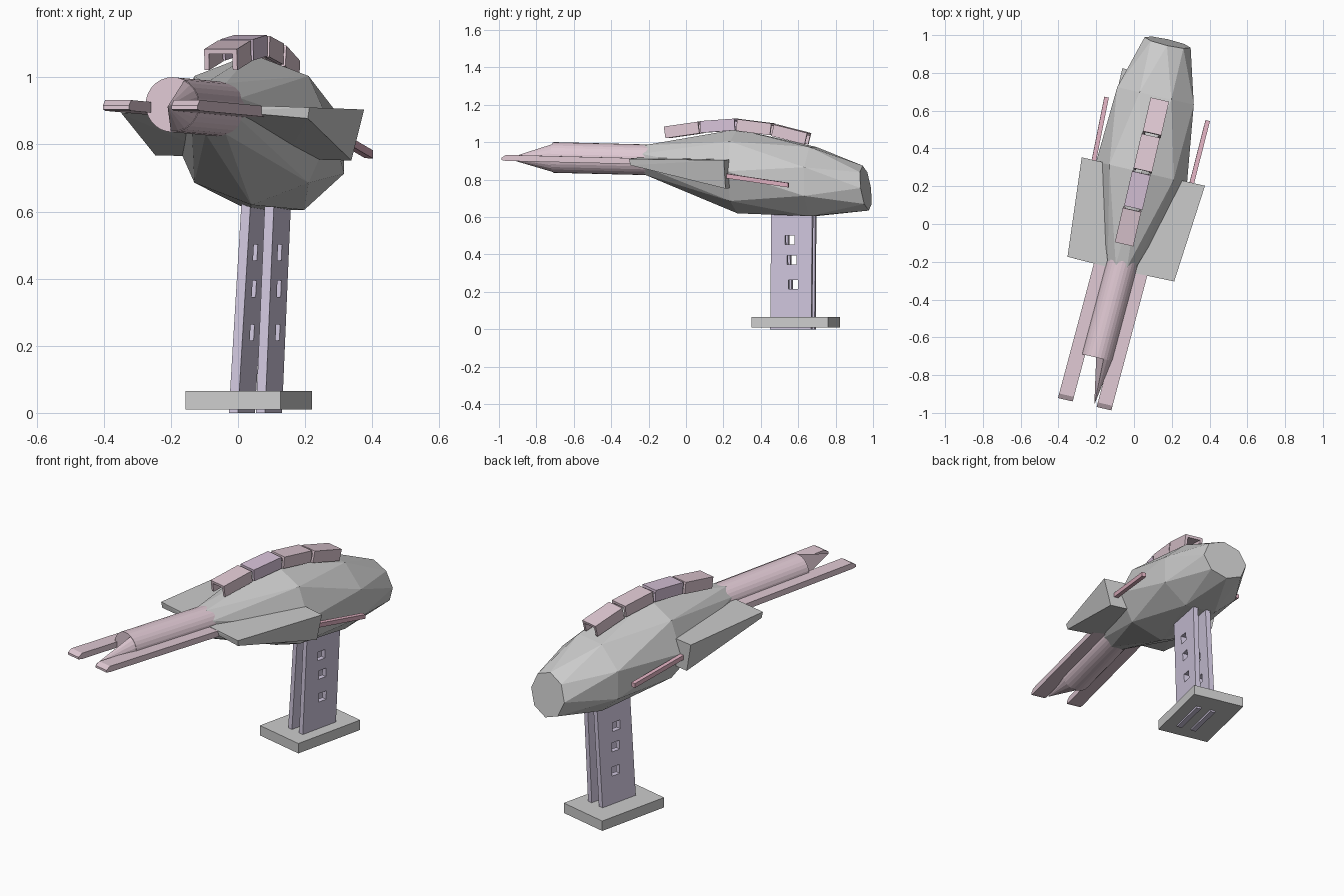
import bpy, bmesh
from math import sin, cos, pi, radians
from mathutils import Matrix, Vector

if "Cube" in bpy.data.objects:
    bpy.data.objects.remove(bpy.data.objects["Cube"])

# Everything is laid out along local Y, then the whole model is yawed
FRAME = Matrix.Translation((-0.015, 0, 0)) @ Matrix.Rotation(radians(-13), 4, 'Z')
ROLL = Matrix.Translation((0, 0, 0.9)) @ Matrix.Rotation(radians(1.5), 4, 'Y') @ Matrix.Translation((0, 0, -0.9))


def material(name, r, g, b):
    m = bpy.data.materials.new(name)
    m.diffuse_color = (r, g, b, 1)
    m.use_nodes = True
    m.node_tree.nodes["Principled BSDF"].inputs["Base Color"].default_value = m.diffuse_color
    return m


PINK = material("mauve_pink", 0.74, 0.58, 0.65)
VIOLET = material("violet", 0.68, 0.54, 0.69)
PURPLE = material("grip_purple", 0.64, 0.58, 0.74)
ROSE = material("rose", 0.74, 0.44, 0.53)


def finish(name, bm, mat=None, matrix=Matrix()):
    bmesh.ops.recalc_face_normals(bm, faces=bm.faces)
    me = bpy.data.meshes.new(name)
    bm.to_mesh(me)
    bm.free()
    ob = bpy.data.objects.new(name, me)
    bpy.context.collection.objects.link(ob)
    ob.matrix_world = FRAME @ matrix
    if mat:
        me.materials.append(mat)
    return ob


def hull(name, pts, mat=None, matrix=Matrix()):
    bm = bmesh.new()
    for p in pts:
        bm.verts.new(p)
    r = bmesh.ops.convex_hull(bm, input=bm.verts)
    inner = [v for v in r["geom_interior"] if isinstance(v, bmesh.types.BMVert)]
    bmesh.ops.delete(bm, geom=inner, context='VERTS')
    bmesh.ops.dissolve_limit(bm, angle_limit=0.02, verts=bm.verts, edges=bm.edges)
    return finish(name, bm, mat, matrix)


def add_box(bm, c, size):
    m = Matrix.Translation(c) @ Matrix.Diagonal((*size, 1))
    bmesh.ops.create_cube(bm, size=1, matrix=m)


def box(name, c, size, mat=None, matrix=Matrix()):
    bm = bmesh.new()
    add_box(bm, c, size)
    return finish(name, bm, mat, matrix)


# Faceted body: staggered octagonal rings (y, centre x, centre z, half width, half height, phase, tilt)
rings = [(0.98, -0.028, 0.755, 0.125, 0.12, 0, 0.14),
         (0.69, -0.027, 0.79, 0.225, 0.2, 0.5, 0),
         (0.28, -0.008, 0.845, 0.247, 0.225, 0, 0),
         (-0.23, 0, 0.907, 0.08, 0.082, 0.5, 0)]
pts = []
for y, cx, cz, w, h, ph, tilt in rings:
    for i in range(8):
        a = (i + ph) * pi / 4
        pts.append((cx + w * cos(a), y - tilt * h * sin(a), cz + h * sin(a)))
hull("body", pts)


# Barrel axis bends slightly away from the body axis
def axis(y):
    return Vector((0.034 * (y + 0.24), y, 0.907 - 0.024 * (y + 0.24)))


def ring_point(y, a, r=0.082):
    return axis(y) + Vector((r * cos(a), 0, r * sin(a)))


N = 28
hull("barrel", [ring_point(y, 2 * pi * i / N) for y in (-0.73, -0.1) for i in range(N)], PINK)

# Pointed beak on the right half of the muzzle
arc = [ring_point(-0.72, radians(65 - i * 160 / 10)) for i in range(11)]
hull("muzzle_beak", arc + [axis(-0.975) + Vector((0.05, 0, -0.012))], PINK)

# Flat rails either side of the barrel, with chamfered tips
for s, side in ((-1, "left"), (1, "right")):
    pts = []
    for x in (0.065, 0.145):
        for y, dz in ((-0.985, -0.012), (-0.985, 0.0), (-0.96, 0.016), (-0.96, -0.016), (-0.2, 0.016), (-0.2, -0.016)):
            pts.append(axis(y) + Vector((s * x, 0, dz - 0.008)))
    hull(side + "_rail", pts, PINK)

    # Wedge wings: thin in front, deep at the back
    hull(side + "_wing", [(s * x, y, z) for x, y, z in (
        (0.04, -0.25, 0.92), (0.04, -0.25, 0.9),
        (0.29, -0.245, 0.918), (0.285, -0.24, 0.885),
        (0.335, 0.285, 0.913), (0.3, 0.285, 0.76),
        (0.1, 0.285, 0.913), (0.1, 0.285, 0.76))], None, ROLL)

    # Slim rods behind the wings
    hull(side + "_rod", [(s * (x + dx), y, z + dz) for x, y, z in ((0.265, 0.25, 0.832), (0.275, 0.625, 0.778))
                         for dx in (-0.012, 0.012) for dz in (-0.012, 0.012)], ROSE, ROLL)

# Arched row of inverted-U covers on the back
covers = [(-0.02, 1.097, 8, PINK), (0.18, 1.12, 4, VIOLET), (0.385, 1.112, -7, PINK), (0.585, 1.072, -14, PINK)]
for i, (y, z, pitch, mat) in enumerate(covers):
    bm = bmesh.new()
    add_box(bm, (0, 0, -0.007), (0.1, 0.188, 0.014))
    for s in (-1, 1):
        add_box(bm, (s * 0.043, 0, -0.038), (0.014, 0.188, 0.05))
    m = Matrix.Translation((-0.012 + 0.02 * y, y, z)) @ Matrix.Rotation(radians(pitch), 4, 'X')
    finish(f"back_cover_{i + 1}", bm, mat, m)

# Twin grip plates, leaning slightly, each with three square windows
bm = bmesh.new()
for y, z in ((0.588, 0.24), (0.582, 0.37), (0.572, 0.478)):
    add_box(bm, (-0.05, y, z), (0.5, 0.052, 0.048))
cutter = finish("window_cutter", bm)
cutter.hide_render = True
cutter.hide_viewport = True
for x, lean, side in ((-0.105, 0.038, "left"), (-0.022, 0.026, "right")):
    plate = hull(side + "_grip_plate", [(x + dx + lean * t, y + 0.012 * t, 0.66 * t)
                                        for t in (0, 1) for dx in (-0.014, 0.014) for y in (0.46, 0.685)], PURPLE)
    mod = plate.modifiers.new("windows", 'BOOLEAN')
    mod.object = cutter
    mod.solver = 'EXACT'

# Base under the grip
box("base", (-0.086, 0.583, 0.0375), (0.29, 0.42, 0.055))
